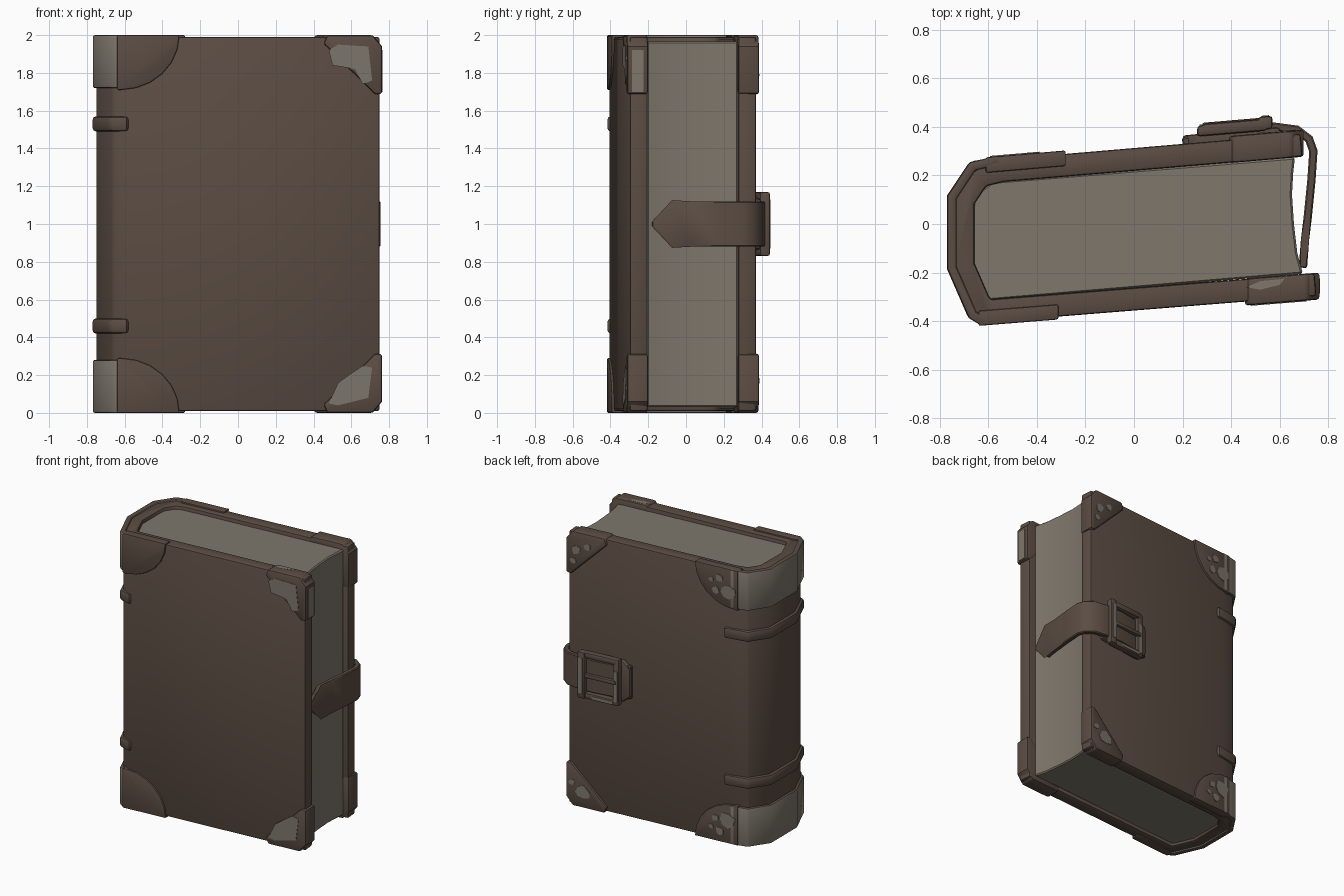
import bpy, bmesh, math, random
from mathutils import Vector

if "Cube" in bpy.data.objects:
    bpy.data.objects.remove(bpy.data.objects["Cube"])

random.seed(4)


def material(name, rgb):
    m = bpy.data.materials.new(name)
    m.diffuse_color = (*rgb, 1)
    m.use_nodes = True
    m.node_tree.nodes["Principled BSDF"].inputs["Base Color"].default_value = m.diffuse_color
    return m


LEATHER = material("brown_leather", (0.105, 0.073, 0.056))
PAPER = material("grey_paper", (0.21, 0.185, 0.15))


def front(x, d=0.0):      # front cover surface, d = height above it
    return -0.38 + (x + 0.3) * 0.08 - d


def back(x, d=0.0):       # back cover surface
    return 0.27 + (x + 0.5) * 0.085 + d


def finish(name, lower, upper, mats, bevel=0.0, segs=2, edit=None, rule=None):
    """Closed prism between two matching rings of points."""
    bm = bmesh.new()
    a = [bm.verts.new(p) for p in lower]
    b = [bm.verts.new(p) for p in upper]
    n = len(a)
    bm.faces.new(a[::-1])
    bm.faces.new(b)
    for i in range(n):
        j = (i + 1) % n
        bm.faces.new((a[i], a[j], b[j], b[i]))
    if edit:
        for v in bm.verts:
            edit(v)
    bmesh.ops.recalc_face_normals(bm, faces=bm.faces)
    if bevel:
        edges = [e for e in bm.edges if e.calc_face_angle(0) > math.radians(40)]
        bmesh.ops.bevel(bm, geom=edges, offset=bevel, segments=segs, profile=0.5,
                        affect='EDGES', clamp_overlap=True)
    bm.normal_update()
    if rule:
        for f in bm.faces:
            f.material_index = rule(f)
    me = bpy.data.meshes.new(name)
    bm.to_mesh(me)
    bm.free()
    for m in mats:
        me.materials.append(m)
    ob = bpy.data.objects.new(name, me)
    bpy.context.collection.objects.link(ob)
    bpy.ops.object.select_all(action='DESELECT')
    ob.select_set(True)
    bpy.context.view_layer.objects.active = ob
    bpy.ops.object.shade_smooth_by_angle(angle=math.radians(35))
    return ob


def slab(name, pts, z0, z1, mats, **kw):
    """Outline in the xy plane, extruded in z."""
    return finish(name, [(x, y, z0) for x, y in pts], [(x, y, z1) for x, y in pts], mats, **kw)


def plate(name, side, pts, d0, d1, mat, **kw):
    """Outline in the xz plane, lying on the front or back cover."""
    return finish(name, [(x, side(x, d0), z) for x, z in pts],
                  [(x, side(x, d1), z) for x, z in pts], [mat], **kw)


def thick(path, a, b):
    """Polygon between two mitred offsets of a polyline."""
    p = [Vector(q) for q in path]
    normals = []
    for i in range(len(p)):
        t0 = (p[i] - p[i - 1]).normalized() if i else (p[1] - p[0]).normalized()
        t1 = (p[i + 1] - p[i]).normalized() if i < len(p) - 1 else t0
        t = (t0 + t1).normalized()
        normals.append(Vector((-t.y, t.x)) / max(0.6, t.dot(t0)))
    return ([tuple(q + n * a) for q, n in zip(p, normals)]
            + [tuple(q + n * b) for q, n in zip(p, normals)][::-1])


def flip(pts, bottom):
    return [(x, 2 - z) for x, z in pts] if bottom else pts


def blob(x, z, r):
    return [(x + r * random.uniform(0.7, 1.2) * math.cos(i * math.tau / 7),
             z + r * random.uniform(0.7, 1.2) * math.sin(i * math.tau / 7)) for i in range(7)]


# Cover: one folded sheet, front board, rounded spine, back board
SPINE = [(-0.665, -0.375), (-0.75, -0.18), (-0.75, 0.11), (-0.665, 0.238)]
cover_path = [(0.75, front(0.75)), (-0.6, front(-0.6))] + SPINE + [(-0.55, back(-0.55)), (0.685, back(0.685))]
slab("cover", thick(cover_path, 0, -0.093), 0.01, 1.99, [LEATHER], bevel=0.022)

# Page block with a hollow fore edge
pages = [(0.695, -0.205), (0.672, -0.12), (0.658, 0), (0.65, 0.12), (0.655, 0.21), (0.662, 0.275),
         (-0.58, 0.175), (-0.66, 0.12), (-0.68, -0.17), (-0.6, -0.315)]
slab("page_block", pages, 0.03, 1.965, [PAPER], bevel=0.008, segs=1)

# Spine caps (worn grey), with leather corner patches on both boards
cap_path = [(-0.615, front(-0.615))] + SPINE + [(-0.55, back(-0.55))]
quarter = [(-0.64, 2.0), (-0.64, 1.71)] + [
    (-0.62 + 0.31 * math.sin(a), 2.0 - 0.29 * math.cos(a))
    for a in [i * math.pi / 12 for i in range(7)]]
for bottom in (False, True):
    tag = "bottom" if bottom else "top"
    z0, z1 = (0.0, 0.28) if bottom else (1.72, 2.0)
    slab("spine_cap_" + tag, thick(cap_path, 0.018, -0.02), z0, z1, [LEATHER, PAPER], bevel=0.01,
         rule=lambda f: 1 if abs(f.normal.z) < 0.4 else 0)
    plate("front_spine_patch_" + tag, front, flip(quarter, bottom), -0.05, 0.012, LEATHER, bevel=0.008)
    plate("back_spine_patch_" + tag, back, flip([(x + 0.03, z) for x, z in quarter], bottom),
          -0.05, 0.014, LEATHER, bevel=0.008)
    for k, (x, z, r) in enumerate([(-0.53, 1.83, 0.06), (-0.47, 1.92, 0.03),
                                   (-0.44, 1.83, 0.028), (-0.41, 1.9, 0.02)]):
        plate(f"back_spine_wear_{tag}_{k}", back, flip(blob(x, z, r), bottom), 0.01, 0.018, PAPER)

# Raised bands on the spine
band_path = [(-0.58, front(-0.58))] + SPINE + [(-0.5, back(-0.5))]
for k, z in enumerate((0.46, 1.53)):
    slab(f"spine_band_{k}", thick(band_path, 0.02, -0.03), z - 0.04, z + 0.04, [LEATHER], bevel=0.018)

# Corner caps on the fore edge of both boards
for side, label, edge in ((front, "front", 0.763), (back, "back", 0.698)):
    corner = [(edge - 0.31, 1.955), (edge - 0.29, 2.0), (edge - 0.05, 2.0), (edge, 1.94),
              (edge, 1.69), (edge - 0.035, 1.685)]
    for bottom in (False, True):
        tag = label + ("_bottom" if bottom else "_top")
        plate("corner_" + tag, side, flip(corner, bottom), -0.095, 0.016, LEATHER, bevel=0.012)

# Worn patches on the corners
wear = {
    "front_top": [(0.48, 1.92), (0.53, 1.95), (0.69, 1.94), (0.71, 1.76), (0.66, 1.74), (0.62, 1.82), (0.5, 1.84)],
    "front_bottom": [(0.48, 0.05), (0.53, 0.04), (0.69, 0.08), (0.71, 0.24), (0.66, 0.25), (0.6, 0.21), (0.53, 0.16)],
}
for tag, pts in wear.items():
    plate("wear_" + tag, front, pts, 0.012, 0.019, PAPER)
for k, (x, z, r) in enumerate([(0.62, 1.87, 0.035), (0.53, 1.91, 0.028), (0.64, 1.79, 0.022),
                               (0.57, 0.11, 0.05), (0.65, 0.17, 0.025)]):
    plate(f"wear_back_{k}", back, blob(x, z, r), 0.012, 0.019, PAPER)
slab("wear_front_edge", [(0.758, -0.285), (0.766, -0.285), (0.766, -0.225), (0.758, -0.225)],
     1.7, 1.92, [PAPER])
slab("wear_front_head", [(0.46, -0.26), (0.52, -0.235), (0.62, -0.225), (0.6, -0.25), (0.52, -0.27)],
     1.995, 2.001, [PAPER])


# Strap: from the back board around the fore edge, tapering to a point
def taper(v):
    if v.co.y < -0.15:
        v.co.z = 1 + (v.co.z - 1) * 0.1


strap_path = [(0.2, 0.335), (0.32, 0.372), (0.45, 0.395), (0.58, 0.4), (0.67, 0.388), (0.72, 0.35),
              (0.738, 0.3), (0.73, 0.18), (0.715, 0.03), (0.703, -0.07), (0.695, -0.18)]
slab("strap", thick(strap_path, 0.017, -0.017), 0.88, 1.12, [LEATHER], bevel=0.006, segs=1, edit=taper)

# Leather tab under the buckle
plate("buckle_tab", back, [(0.2, 0.9), (0.26, 0.85), (0.6, 0.87), (0.6, 1.13), (0.26, 1.15), (0.2, 1.1)],
      -0.02, 0.035, LEATHER, bevel=0.012)


# Buckle: square frame with worn inner edges and a prong
def bar(name, x0, x1, z0, z1, d0, d1, mat, bevel=0.008):
    plate(name, back, [(x0, z0), (x1, z0), (x1, z1), (x0, z1)], d0, d1, mat, bevel=bevel)


bar("buckle_outer_bar", 0.51, 0.57, 0.83, 1.17, 0.03, 0.085, LEATHER, 0.014)
bar("buckle_inner_bar", 0.26, 0.31, 0.83, 1.17, 0.025, 0.07, LEATHER, 0.014)
bar("buckle_lower_bar", 0.28, 0.55, 0.83, 0.875, 0.025, 0.075, LEATHER, 0.014)
bar("buckle_upper_bar", 0.28, 0.55, 1.125, 1.17, 0.025, 0.075, LEATHER, 0.014)
bar("buckle_prong", 0.28, 0.53, 0.985, 1.015, 0.05, 0.08, LEATHER)
bar("buckle_wear_outer", 0.525, 0.555, 0.87, 1.13, 0.08, 0.088, PAPER, 0)
bar("buckle_wear_inner", 0.27, 0.295, 0.86, 1.08, 0.066, 0.073, PAPER, 0)
bar("buckle_wear_lower", 0.3, 0.46, 0.842, 0.862, 0.07, 0.078, PAPER, 0)
